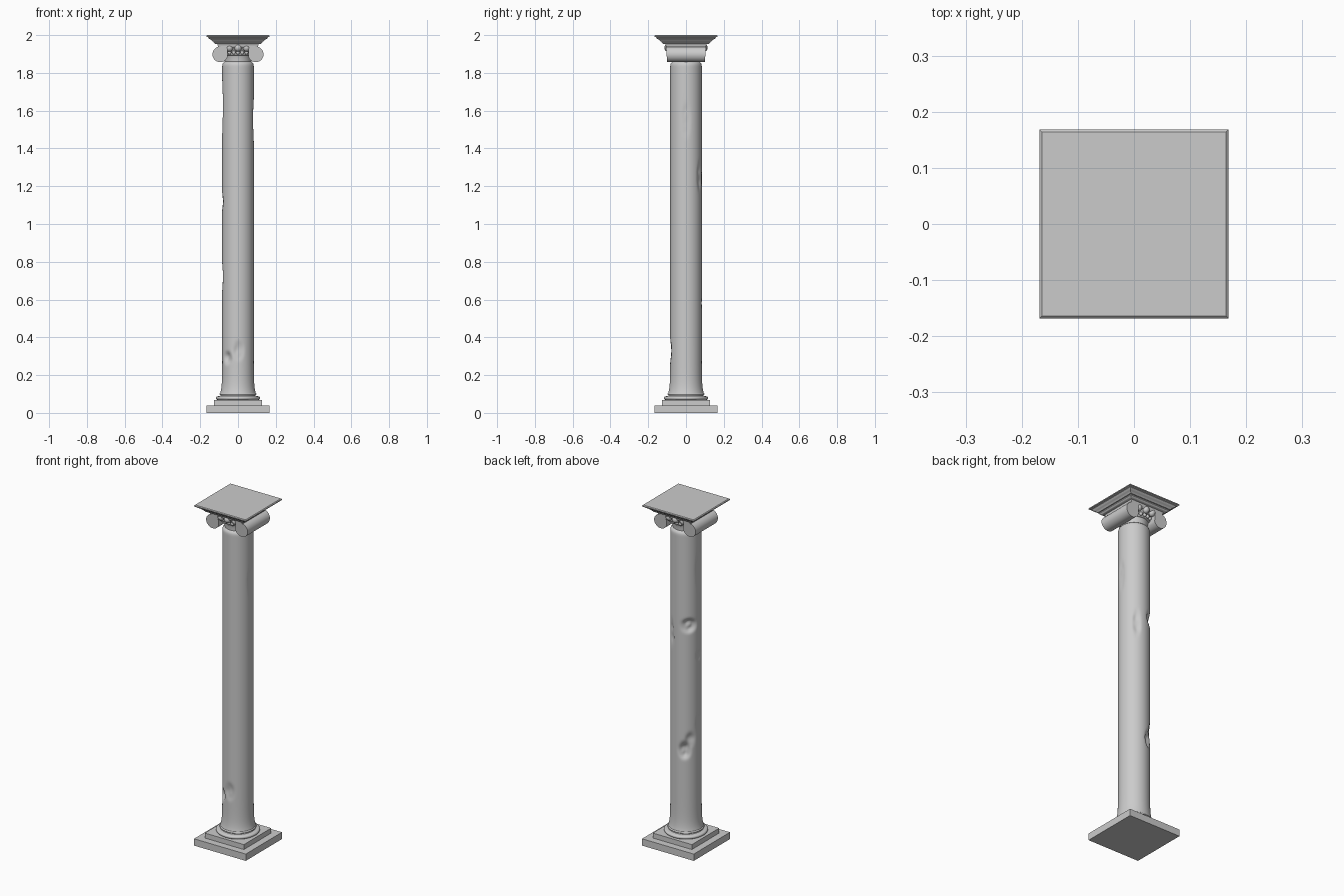
import bpy, bmesh, math
from mathutils import Vector, noise

if "Cube" in bpy.data.objects:
    bpy.data.objects.remove(bpy.data.objects["Cube"])


def finish(name, bm, angle=35):
    bmesh.ops.recalc_face_normals(bm, faces=bm.faces)
    mesh = bpy.data.meshes.new(name)
    bm.to_mesh(mesh)
    bm.free()
    ob = bpy.data.objects.new(name, mesh)
    bpy.context.collection.objects.link(ob)
    bpy.ops.object.select_all(action='DESELECT')
    ob.select_set(True)
    bpy.context.view_layer.objects.active = ob
    bpy.ops.object.shade_smooth_by_angle(angle=math.radians(angle))
    return ob


def loft(name, rings, angle=35):
    """Skin closed rings of points and cap both ends."""
    bm = bmesh.new()
    loops = [[bm.verts.new(p) for p in ring] for ring in rings]
    n = len(loops[0])
    for a, b in zip(loops, loops[1:]):
        for i in range(n):
            j = (i + 1) % n
            bm.faces.new((a[i], a[j], b[j], b[i]))
    bm.faces.new(loops[0][::-1])
    bm.faces.new(loops[-1])
    return finish(name, bm, angle)


def round_ring(r, z, n=64):
    return [(r * math.cos(2 * math.pi * i / n), r * math.sin(2 * math.pi * i / n), z) for i in range(n)]


def square_ring(h, z):
    return [(-h, -h, z), (h, -h, z), (h, h, z), (-h, h, z)]


def turned(name, profile):
    return loft(name, [round_ring(r, z) for r, z in profile])


def bulge(r, z0, z1, n=8):
    """Half-round moulding profile whose widest radius is r."""
    h = (z1 - z0) / 2
    return [(r - h + h * math.sin(math.pi * i / n), z0 + h - h * math.cos(math.pi * i / n))
            for i in range(n + 1)]


# Stepped square base and round base mouldings
loft("lower_plinth", [square_ring(0.168, 0), square_ring(0.168, 0.04)])
loft("upper_plinth", [square_ring(0.127, 0.04), square_ring(0.127, 0.069)])
turned("base_moulding", bulge(0.117, 0.069, 0.088) + [(0.094, 0.09), (0.092, 0.093)]
       + bulge(0.098, 0.094, 0.106))

# Weathered shaft: (angle, height, half width, half height, depth) of each chip
chips = [(135, 1.31, 0.45, 0.035, 0.018), (120, 0.58, 0.35, 0.045, 0.018),
         (140, 0.64, 0.30, 0.04, 0.008), (60, 1.25, 0.22, 0.07, 0.007),
         (228, 0.29, 0.28, 0.03, 0.014), (272, 0.33, 0.30, 0.045, 0.007),
         (180, 1.62, 0.25, 0.10, 0.004), (182, 1.12, 0.25, 0.03, 0.006),
         (180, 0.72, 0.25, 0.05, 0.004), (0, 1.55, 0.25, 0.08, 0.004)]


def shaft_radius(a, z):
    r = 0.0835 + 0.011 * math.exp(-(z - 0.104) / 0.035)
    if z > 1.835:
        r -= 0.012 * (1 - math.sqrt(max(0, 1 - ((z - 1.835) / 0.025) ** 2)))
    p = Vector((math.cos(a), math.sin(a), z * 10))
    for deg, cz, wa, hz, depth in chips:
        d = (a - math.radians(deg) + math.pi) % (2 * math.pi) - math.pi
        q = (d / wa) ** 2 + ((z - cz) / hz) ** 2
        if q < 6:
            rough = 1 + 0.6 * noise.noise(p * 2.5)
            r -= depth * rough * math.exp(-q * q)
    return r


N, M = 72, 200
rings = []
for k in range(M + 1):
    z = 0.104 + (1.86 - 0.104) * k / M
    ring = []
    for i in range(N):
        a = 2 * math.pi * i / N
        r = shaft_radius(a, z)
        ring.append((r * math.cos(a), r * math.sin(a), z))
    rings.append(ring)
loft("shaft", rings, 50)

# Neck and flaring cushion below the slab
turned("capital_neck", [(0.071, 1.855), (0.071, 1.88), (0.075, 1.893)] + bulge(0.084, 1.894, 0.012 + 1.894)
       + [(0.083, 1.908), (0.092, 1.92), (0.098, 1.935), (0.1, 1.957)])

# Scroll rolls running front to back on both sides
for side, name in ((-1, "left_scroll"), (1, "right_scroll")):
    outline = []
    for i in range(29):
        t = math.radians(-160 + 245 * i / 28)
        outline.append((0.094 + 0.041 * math.cos(t), 1.898 + 0.041 * math.sin(t)))
    outline += [(0.078, 1.947), (0.06, 1.95), (0.055, 1.915)]
    loft(name, [[(side * x, y * (1 + 0.8 * (z - 1.9)), z) for x, z in outline] for y in (-0.103, 0.103)])

# Band linking the scrolls
loft("scroll_band", [square_ring(0.098, 1.932), square_ring(0.104, 1.936),
                     square_ring(0.108, 1.946), square_ring(0.108, 1.957)])

# Egg ornaments and small beads on front and back
for s, face in ((-1, "front"), (1, "back")):
    for i in (-1, 0, 1):
        bm = bmesh.new()
        bmesh.ops.create_uvsphere(bm, u_segments=20, v_segments=12, radius=0.019)
        for v in bm.verts:
            v.co = Vector((v.co.x + 0.045 * i, v.co.y + s * (0.096 - 0.006 * abs(i)), v.co.z * 1.05 + 1.933))
        finish(f"{face}_egg_{i + 2}", bm)
    for i in range(-2, 3):
        bm = bmesh.new()
        bmesh.ops.create_uvsphere(bm, u_segments=14, v_segments=8, radius=0.01)
        x = 0.0225 * i
        for v in bm.verts:
            v.co += Vector((x, s * math.sqrt(0.086 ** 2 - x * x), 1.907))
        finish(f"{face}_bead_{i + 3}", bm)

# Moulded square slab on top
loft("abacus", [square_ring(h, z) for h, z in (
    (0.118, 1.953), (0.125, 1.956), (0.129, 1.961), (0.129, 1.966), (0.135, 1.967),
    (0.139, 1.972), (0.145, 1.977), (0.153, 1.981), (0.157, 1.986), (0.157, 1.988),
    (0.168, 1.991), (0.168, 1.996), (0.164, 2.0))], 30)
